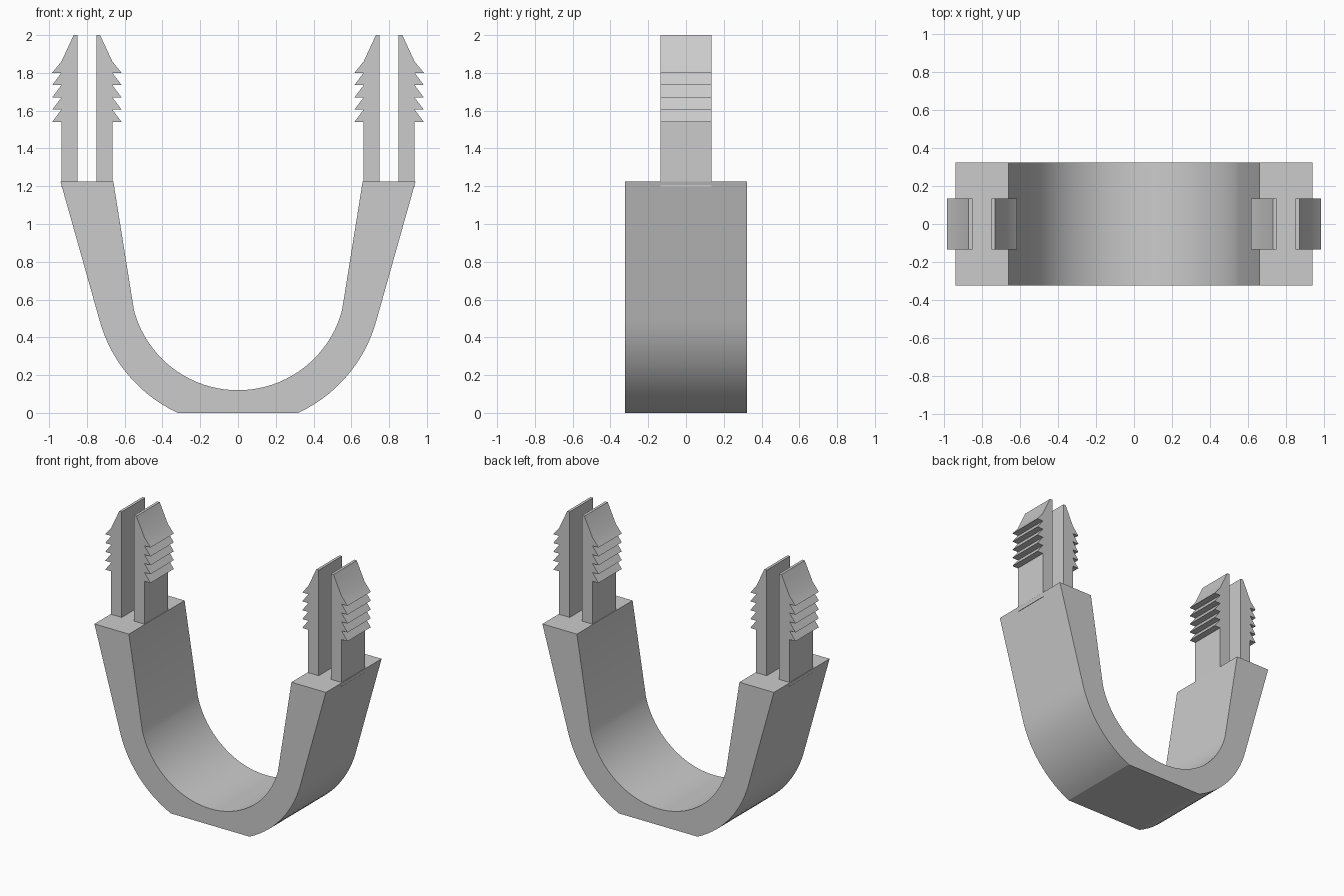
import bpy, bmesh, math

if "Cube" in bpy.data.objects:
    bpy.data.objects.remove(bpy.data.objects["Cube"])

grey = bpy.data.materials.new("plain grey")
grey.use_nodes = True
COLOUR = (0.6, 0.6, 0.6, 1)
grey.diffuse_color = COLOUR
grey.node_tree.nodes["Principled BSDF"].inputs["Base Color"].default_value = COLOUR


def extrude_profile(name, points, half_depth):
    """Extrude an outline in the xz plane symmetrically along y."""
    bm = bmesh.new()
    face = bm.faces.new([bm.verts.new((x, -half_depth, z)) for x, z in points])
    made = bmesh.ops.extrude_face_region(bm, geom=[face])["geom"]
    verts = [v for v in made if isinstance(v, bmesh.types.BMVert)]
    bmesh.ops.translate(bm, verts=verts, vec=(0, 2 * half_depth, 0))
    bmesh.ops.recalc_face_normals(bm, faces=bm.faces)
    mesh = bpy.data.meshes.new(name)
    bm.to_mesh(mesh)
    bm.free()
    mesh.materials.append(grey)
    obj = bpy.data.objects.new(name, mesh)
    bpy.context.collection.objects.link(obj)
    bpy.ops.object.select_all(action="DESELECT")
    obj.select_set(True)
    bpy.context.view_layer.objects.active = obj
    bpy.ops.object.shade_smooth_by_angle(angle=math.radians(20))
    return obj


def arc(radius, start, end, steps, centre_z=0.69):
    angles = [math.radians(start + (end - start) * i / steps) for i in range(steps + 1)]
    return [(radius * math.cos(a), centre_z + radius * math.sin(a)) for a in angles]


# U-shaped band with a flattened base
outer = [(0.94, 1.225)] + arc(0.76, -14.5, -65.2, 14)
inner = arc(0.57, -165, -15, 40)
outline = (outer + [(-x, z) for x, z in reversed(outer)]
           + [(-0.66, 1.225)] + inner + [(0.66, 1.225)])
extrude_profile("u_band", outline, 0.323)

# Split barbed pins: two mirrored prongs on each arm
BARBS, PITCH, TOP_BARB = 5, 0.065, 1.80
prong = [(0.05, 1.195), (0.05, 2.0), (0.07, 2.0), (0.135, 1.86)]
for i in range(BARBS):
    z = TOP_BARB - i * PITCH
    prong += [(0.184, z), (0.135, z)]
prong.append((0.135, 1.195))

for side, arm in ((1, "left"), (-1, "right")):
    for direction, place in ((side, "outer"), (-side, "inner")):
        points = [(side * 0.8 + direction * x, z) for x, z in prong]
        extrude_profile(f"{arm}_{place}_prong", points, 0.135)
